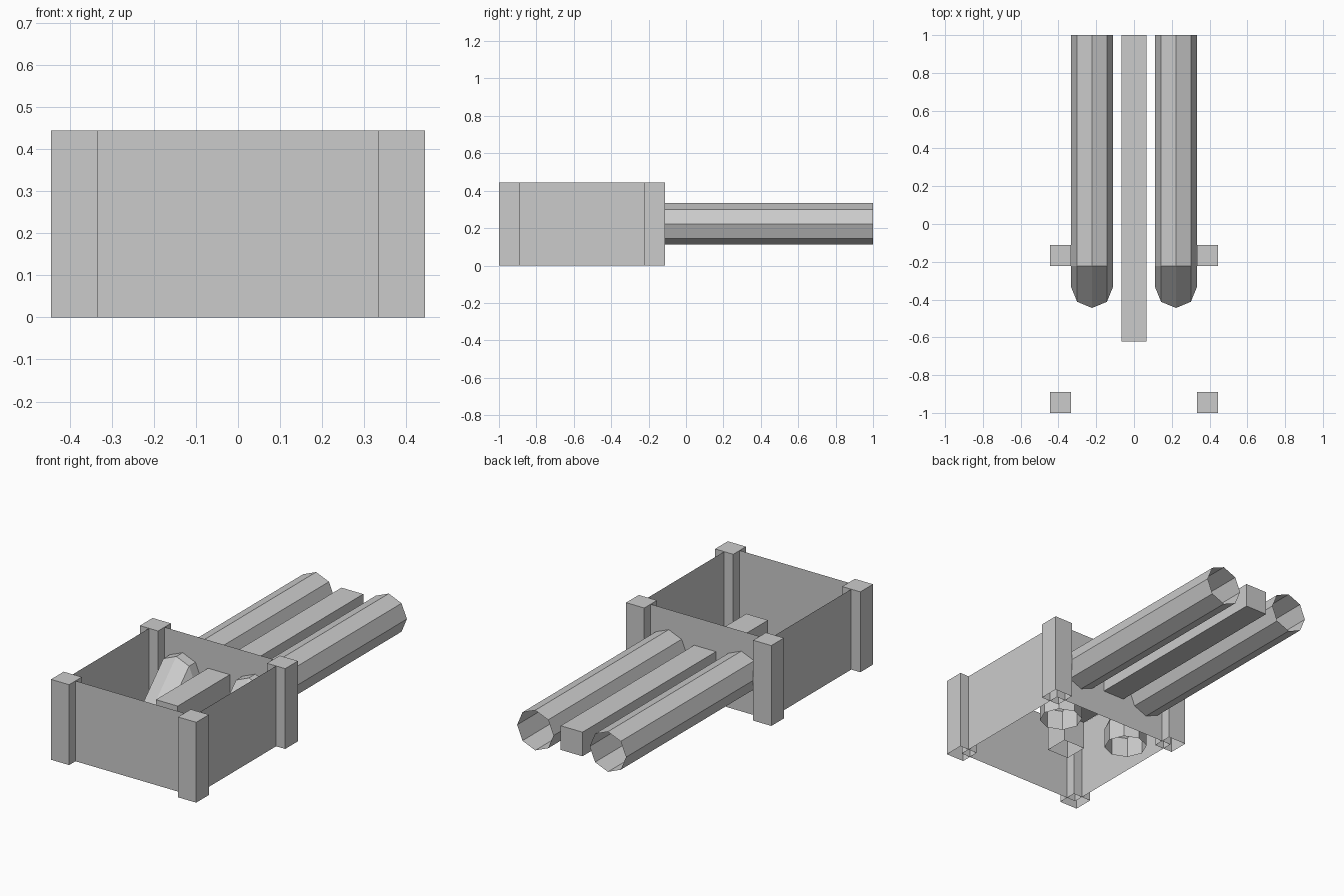
import bpy, bmesh
from math import cos, sin, tau

if "Cube" in bpy.data.objects:
    bpy.data.objects.remove(bpy.data.objects["Cube"])

U = 1 / 9  # base module: post width and pipe radius


def make_object(name, bm):
    bmesh.ops.remove_doubles(bm, verts=bm.verts, dist=1e-4)
    mesh = bpy.data.meshes.new(name)
    bm.to_mesh(mesh)
    bm.free()
    obj = bpy.data.objects.new(name, mesh)
    bpy.context.collection.objects.link(obj)
    return obj


def loft(bm, rings):
    """Bridge consecutive rings of points with quads."""
    loops = [[bm.verts.new(p) for p in ring] for ring in rings]
    for a, b in zip(loops, loops[1:]):
        n = len(a)
        for i in range(n):
            bm.faces.new((a[i], a[(i + 1) % n], b[(i + 1) % n], b[i]))
    return loops


def post(name, x, y):
    # Square post, open underneath
    h = U / 2
    square = [(x - h, y - h), (x + h, y - h), (x + h, y + h), (x - h, y + h)]
    bm = bmesh.new()
    loops = loft(bm, [[(px, py, z) for px, py in square] for z in (0, 4 * U)])
    bm.faces.new(loops[-1])
    make_object(name, bm)


def wall(name, p, q):
    # Thin single-sheet panel between two posts
    bm = bmesh.new()
    bm.faces.new([bm.verts.new(c) for c in
                  ((*p, 0), (*q, 0), (*q, 4 * U), (*p, 4 * U))])
    make_object(name, bm)


def pipe(name, x):
    # Eight-sided hollow pipe, running forward and then bending down
    angles = [tau * i / 8 for i in range(8)]

    def upright(y):
        return [(x + U * cos(a), y, 2 * U + U * sin(a)) for a in angles]

    def level(z):
        return [(x + U * cos(a), -3 * U - U * sin(a), z) for a in angles]

    bm = bmesh.new()
    loft(bm, [upright(1), upright(-2 * U), level(U), level(0)])
    bmesh.ops.dissolve_degenerate(bm, edges=bm.edges, dist=1e-4)
    make_object(name, bm)


def duct(name):
    # Square central duct with a mitred drop to the ground
    w = 0.6 * U
    front, back = -5.6 * U, -4.4 * U
    top, bottom = 2 * U + w, 2 * U - w
    path = [((1, top), (1, bottom)),
            ((front, top), (back, bottom)),
            ((front, 0), (back, 0))]
    rings = [[(-w, *o), (w, *o), (w, *i), (-w, *i)] for o, i in path]
    bm = bmesh.new()
    loops = loft(bm, rings)
    bm.faces.new(loops[0][::-1])
    make_object(name, bm)


X, FRONT, BACK = 3.5 * U, -8.5 * U, -1.5 * U

# Mirrored posts, side walls and pipes
for side, s in (("left", -1), ("right", 1)):
    post(f"front_post_{side}", s * X, FRONT)
    post(f"back_post_{side}", s * X, BACK)
    ends = [(s * X, FRONT), (s * X, BACK)]
    wall(f"side_wall_{side}", *ends[::s])
    pipe(f"pipe_{side}", s * 2 * U)

# Front and back walls
wall("front_wall", (-X, FRONT), (X, FRONT))
wall("back_wall", (X, BACK), (-X, BACK))

duct("central_duct")

# Consistent outward normals on the solid-looking parts
for obj in bpy.context.collection.objects:
    if "wall" not in obj.name:
        bm = bmesh.new()
        bm.from_mesh(obj.data)
        bmesh.ops.recalc_face_normals(bm, faces=bm.faces)
        bm.to_mesh(obj.data)
        bm.free()
